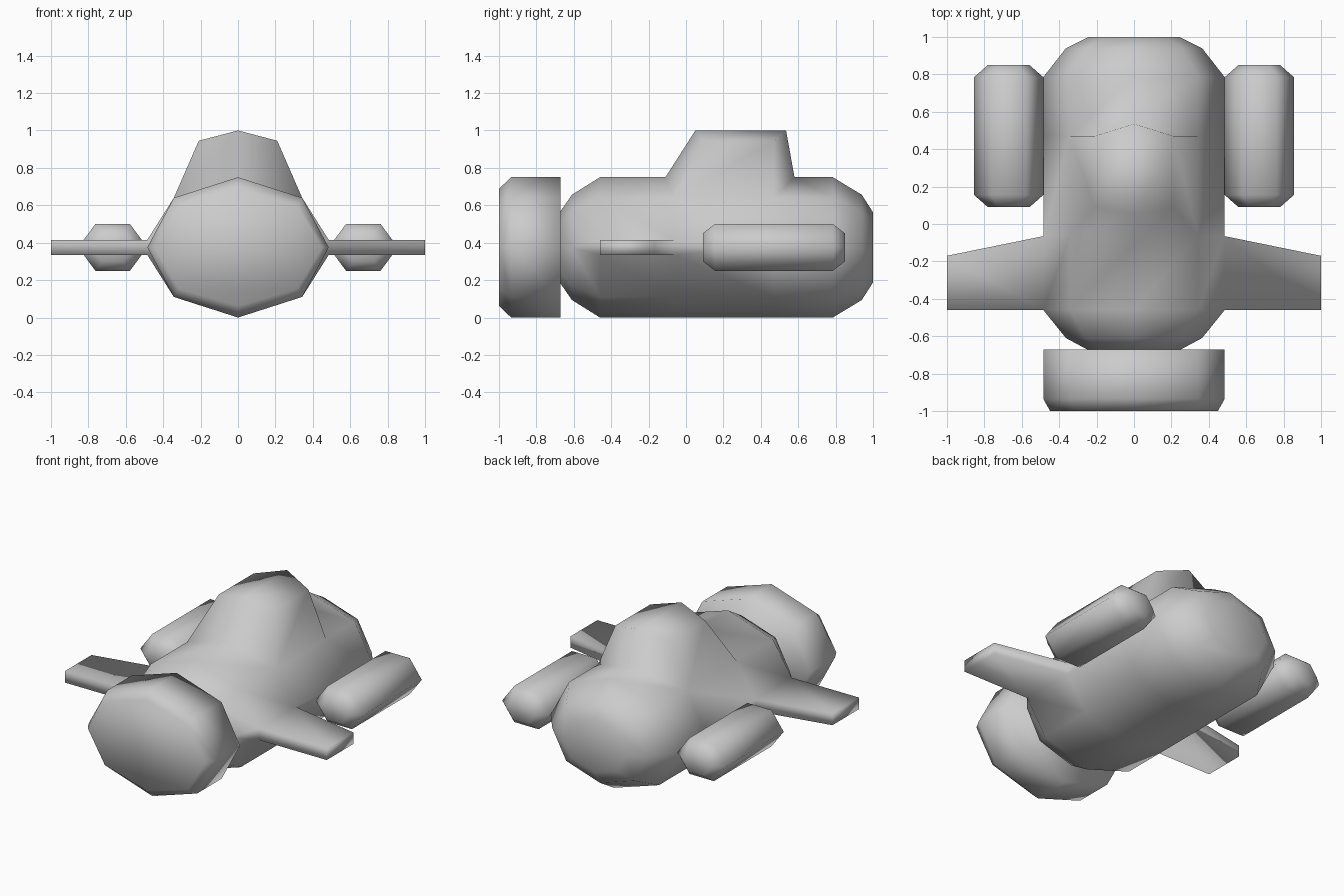
import bpy, bmesh

if "Cube" in bpy.data.objects:
    bpy.data.objects.remove(bpy.data.objects["Cube"])

ZC = 0.375  # height of the hull axis


def loft(rings):
    """Capped tube along y through rings of equal point count; returns bmesh and face grid."""
    bm = bmesh.new()
    vs = [[bm.verts.new(p) for p in r] for r in rings]
    n = len(rings[0])
    grid = [[bm.faces.new((a[k], a[(k + 1) % n], b[(k + 1) % n], b[k])) for k in range(n)]
            for a, b in zip(vs, vs[1:])]
    bm.faces.new(vs[0])
    bm.faces.new(vs[-1][::-1])
    return bm, grid


def finish(bm, name):
    bmesh.ops.remove_doubles(bm, verts=bm.verts[:], dist=0.0005)
    bmesh.ops.recalc_face_normals(bm, faces=bm.faces[:])
    me = bpy.data.meshes.new(name)
    bm.to_mesh(me)
    bm.free()
    me.shade_smooth()
    ob = bpy.data.objects.new(name, me)
    bpy.context.collection.objects.link(ob)
    return ob


def extrude(bm, faces):
    geom = bmesh.ops.extrude_face_region(bm, geom=faces)["geom"]
    left = [f for f in faces if f.is_valid]
    if left:
        bmesh.ops.delete(bm, geom=left, context='FACES_ONLY')
    return [g for g in geom if isinstance(g, bmesh.types.BMVert)]


def hull_ring(y, s, h=0.0, top_shift=0.0):
    # octagon whose side corner splits by h where the wing grows out
    right = [(0.343, 0.265), (0.485, h), (0.485, -h), (0.343, -0.265)]
    pts = [(0, 0.375)] + right + [(0, -0.375)] + [(-x, z) for x, z in right[::-1]]
    return [(x * s, y + (top_shift if i == 0 else 0), ZC + z * s)
            for i, (x, z) in enumerate(pts)]


# Hull with tapered ends
bm, grid = loft([
    hull_ring(-0.675, 0.5), hull_ring(-0.61, 0.75),
    hull_ring(-0.46, 1, 0.04), hull_ring(-0.065, 1, 0.04, -0.045),
    hull_ring(0.47, 1, 0, 0.11), hull_ring(0.785, 1),
    hull_ring(0.94, 0.75), hull_ring(1.0, 0.5)])

# Wings pulled out of the hull sides
for k, side in ((2, 1), (7, -1)):
    for v in extrude(bm, [grid[2][k]]):
        v.co.x = side
        if v.co.y > -0.3:
            v.co.y = -0.17

# Cabin tower pulled up from the hull top
for v in extrude(bm, [grid[3][9], grid[3][0]]):
    front = v.co.y < 0.2
    if abs(v.co.x) < 0.01:
        v.co = (0, 0.05 if front else 0.535, 1.0)
    else:
        v.co = (0.21 if v.co.x > 0 else -0.21, 0.09 if front else 0.47, 0.945)
finish(bm, "hull_with_wings_and_cabin")


# Front drum
def drum_ring(y, sx, sz):
    pts = hull_ring(y, 1)
    return [(x * sx, y, ZC + (z - ZC) * sz)
            for i, (x, y, z) in enumerate(pts) if i not in (3, 8)]


bm, _ = loft([drum_ring(-1.0, 0.925, 0.835), drum_ring(-0.935, 1, 1), drum_ring(-0.67, 1, 1)])
finish(bm, "front_drum")

# Hexagonal side pods
HEX = [(0.185, 0), (0.0925, 0.125), (-0.0925, 0.125),
       (-0.185, 0), (-0.0925, -0.125), (0.0925, -0.125)]
for side, name in ((1, "right_pod"), (-1, "left_pod")):
    bm, _ = loft([[(side * 0.67 + x * s, y, ZC + z * s) for x, z in HEX]
                  for y, s in ((0.09, 0.6), (0.155, 1), (0.785, 1), (0.85, 0.6))])
    finish(bm, name)
